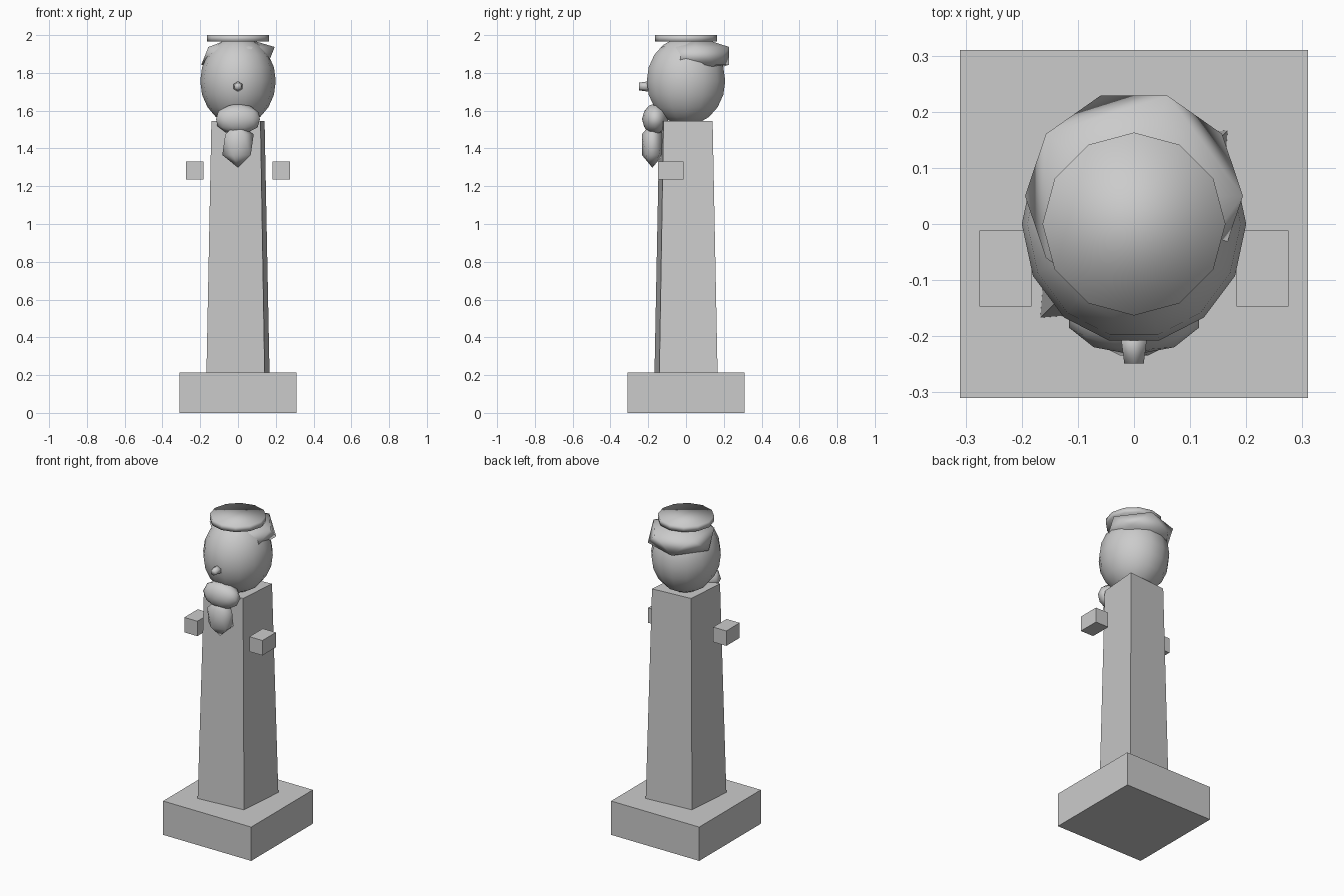
import bpy
from math import radians

if "Cube" in bpy.data.objects:
    bpy.data.objects.remove(bpy.data.objects["Cube"])

ops = bpy.ops.mesh


def finish(name, scale=(1, 1, 1), rot_z=0, smooth=False):
    ob = bpy.context.object
    ob.name = name
    ob.scale = scale
    ob.rotation_euler.z += rot_z
    if smooth:
        bpy.ops.object.shade_smooth()
    return ob


def box(name, lo, hi):
    ops.primitive_cube_add(size=1, location=[(a + b) / 2 for a, b in zip(lo, hi)])
    return finish(name, [b - a for a, b in zip(lo, hi)])


def blob(name, loc, radii, level):
    ops.primitive_ico_sphere_add(subdivisions=level, radius=1, location=loc)
    return finish(name, radii, smooth=True)


# square base
box("plinth", (-0.31, -0.31, 0), (0.31, 0.31, 0.215))

# tapered four-sided shaft, slightly narrower along one diagonal
ops.primitive_cone_add(vertices=4, radius1=0.236, radius2=0.199, depth=1.33,
                       location=(0, 0, 0.88))
finish("shaft", (1, 0.845, 1), radians(45))

# side blocks
for side, x in (("left", -0.229), ("right", 0.229)):
    box(side + "_arm_block", (x - 0.046, -0.147, 1.235), (x + 0.046, -0.012, 1.33))

# head
ops.primitive_uv_sphere_add(segments=14, ring_count=10, radius=1, location=(0, 0, 1.757))
finish("head", (0.213, 0.2, 0.235), radians(90), True)

# hair at the back, flat cap on top
blob("hair", (0, 0.05, 1.89), (0.217, 0.21, 0.105), 1)
ops.primitive_cylinder_add(vertices=12, radius=0.163, depth=0.035, location=(0, 0, 1.9825))
finish("crown_band", smooth=True)

# nose
ops.primitive_cone_add(vertices=6, radius1=0.029, radius2=0.02, depth=0.06,
                       location=(0, -0.219, 1.728), rotation=(radians(90), 0, 0))
finish("nose", smooth=True)

# beard
blob("upper_beard", (0, -0.163, 1.555), (0.122, 0.07, 0.083), 2)
blob("lower_beard", (0, -0.178, 1.42), (0.093, 0.066, 0.122), 1)
